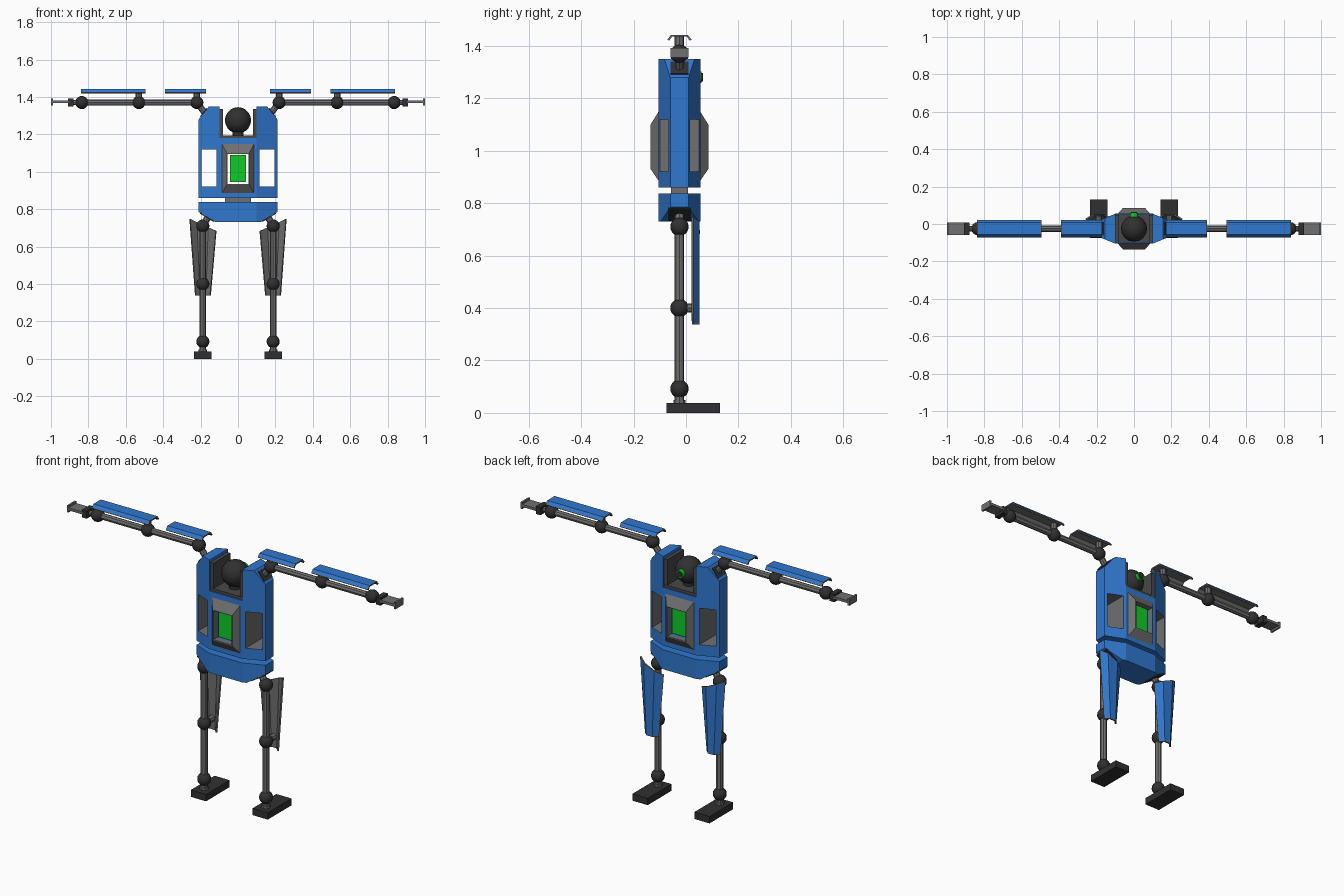
import bpy, bmesh, math
from mathutils import Vector, Matrix

if "Cube" in bpy.data.objects:
    bpy.data.objects.remove(bpy.data.objects["Cube"])

CY = -0.025  # body centre line in y


def material(name, rgb):
    m = bpy.data.materials.new(name)
    m.diffuse_color = (*rgb, 1)
    m.use_nodes = True
    m.node_tree.nodes["Principled BSDF"].inputs["Base Color"].default_value = m.diffuse_color
    return m


BLUE = material("blue paint", (0.03, 0.185, 0.62))
GREY = material("mid grey metal", (0.16, 0.16, 0.16))
LINER = material("dark grey lining", (0.065, 0.065, 0.065))
DARK = material("near black rubber", (0.03, 0.03, 0.03))
GREEN = material("bright green glow", (0.005, 0.6, 0.02))


def finish(name, bm, *mats, smooth=False):
    me = bpy.data.meshes.new(name)
    bm.to_mesh(me)
    bm.free()
    for m in mats:
        me.materials.append(m)
    for p in me.polygons:
        p.use_smooth = smooth
    ob = bpy.data.objects.new(name, me)
    bpy.context.collection.objects.link(ob)
    return ob


def add_box(bm, x, y, z):
    mid = Vector(((x[0] + x[1]) / 2, (y[0] + y[1]) / 2, (z[0] + z[1]) / 2))
    size = (abs(x[1] - x[0]), abs(y[1] - y[0]), abs(z[1] - z[0]), 1)
    bmesh.ops.create_cube(bm, size=1, matrix=Matrix.Translation(mid) @ Matrix.Diagonal(size))


def box(name, x, y, z, mat):
    bm = bmesh.new()
    add_box(bm, x, y, z)
    return finish(name, bm, mat)


def tube(name, a, b, r, mat, sides=8):
    a, b = Vector(a), Vector(b)
    rot = (b - a).to_track_quat('Z', 'Y').to_matrix().to_4x4()
    bm = bmesh.new()
    bmesh.ops.create_cone(bm, cap_ends=True, segments=sides, radius1=r, radius2=r,
                          depth=(b - a).length, matrix=Matrix.Translation((a + b) / 2) @ rot)
    return finish(name, bm, mat)


def ball(name, c, r, mat=DARK):
    bm = bmesh.new()
    bmesh.ops.create_uvsphere(bm, u_segments=16, v_segments=10, radius=r,
                              matrix=Matrix.Translation(c))
    return finish(name, bm, mat, smooth=True)


def socket(name, c, n, length, width):
    """Thin dark plate lying on a slanted body face."""
    n = Vector(n).normalized()
    y = Vector((0, 1, 0))
    rot = Matrix((n.cross(y), y, n)).transposed().to_4x4()
    bm = bmesh.new()
    bmesh.ops.create_cube(bm, size=1, matrix=Matrix.Translation(c) @ rot
                          @ Matrix.Diagonal((length, width, 0.008, 1)))
    return finish(name, bm, DARK)


def body_block(name, outline):
    """Front outline extruded in depth, with its four upright edges cut back."""
    bm = bmesh.new()
    rings = [[bm.verts.new((x, CY + d, z)) for x, z in outline] for d in (-0.08, 0.08)]
    bm.faces.new(rings[0])
    bm.faces.new(rings[1][::-1])
    n = len(outline)
    for i in range(n):
        j = (i + 1) % n
        bm.faces.new((rings[0][j], rings[0][i], rings[1][i], rings[1][j]))
    for s in (-1, 1):
        for t in (-1, 1):
            cut = bmesh.ops.bisect_plane(
                bm, geom=bm.verts[:] + bm.edges[:] + bm.faces[:], clear_outer=True,
                plane_co=(s * 0.1, CY + t * 0.08, 0), plane_no=(s * 0.045, t * 0.11, 0))
            edges = [e for e in cut["geom_cut"] if isinstance(e, bmesh.types.BMEdge)]
            bmesh.ops.contextual_create(bm, geom=edges)
    bmesh.ops.recalc_face_normals(bm, faces=bm.faces)
    return finish(name, bm, BLUE, GREY)


def armour(name, start, end, outward):
    """Folded plate: grey shell with an inset blue outer panel."""
    bm = bmesh.new()
    a = [bm.verts.new(p) for p in start]
    b = [bm.verts.new(p) for p in end]
    faces = [bm.faces.new((a[i], a[i + 1], b[i + 1], b[i])) for i in range(3)]
    bm.normal_update()
    if faces[1].normal.dot(Vector(outward)) < 0:
        bmesh.ops.reverse_faces(bm, faces=faces)
    bmesh.ops.inset_region(bm, faces=faces, thickness=0.005, use_boundary=True)
    for f in faces:
        f.material_index = 1
    ob = finish(name, bm, GREY, BLUE)
    mod = ob.modifiers.new("thickness", 'SOLIDIFY')
    mod.thickness, mod.offset = 0.008, -1
    mod.material_offset = mod.material_offset_rim = -1
    return ob


# Torso: block with head notch, screen opening and two see-through side windows
torso = body_block("torso", [(-.21, .86), (.21, .86), (.21, 1.28),
                             (.155, 1.35), (-.155, 1.35), (-.21, 1.28)])
bm = bmesh.new()
add_box(bm, (-.1, .1), (-.3, .3), (1.18, 1.5))
add_box(bm, (-.055, .055), (-.3, .3), (.935, 1.095))
for s in (-1, 1):
    add_box(bm, (s * .115, s * .195), (-.3, .3), (.92, 1.12))
cutter = finish("torso_cutter", bm)
cutter.hide_render = True
mod = torso.modifiers.new("openings", 'BOOLEAN')
mod.operation, mod.solver, mod.object = 'DIFFERENCE', 'EXACT', cutter
bpy.context.view_layer.objects.active = torso
bpy.ops.object.modifier_apply(modifier=mod.name)
bpy.data.objects.remove(cutter)
for p in torso.data.polygons:  # window linings are grey
    c = p.center
    if .11 < abs(c.x) < .2 and .91 < c.z < 1.13 and abs(p.normal.y) < .1:
        p.material_index = 1

# Screen frames front and back, and the glowing core
for t, label in ((-1, "front"), (1, "back")):
    bm = bmesh.new()
    loops = []
    for hw, z0, z1, d in ((.055, .935, 1.095, .079), (.087, .885, 1.15, .079),
                          (.06, .93, 1.10, .11), (.055, .935, 1.095, .11)):
        loops.append([bm.verts.new((x, CY + t * d, z)) for x, z in
                      ((-hw, z0), (hw, z0), (hw, z1), (-hw, z1))])
    for k in range(4):
        p, q = loops[k], loops[(k + 1) % 4]
        for i in range(4):
            j = (i + 1) % 4
            bm.faces.new((p[i], p[j], q[j], q[i]))
    bmesh.ops.recalc_face_normals(bm, faces=bm.faces)
    finish(label + "_screen_frame", bm, GREY)
box("glowing_core", (-.042, .042), (CY - .085, CY + .085), (.945, 1.09), GREEN)

# Head notch lining, neck, head and eye
box("notch_floor", (-.1, .1), (CY - .075, CY + .075), (1.18, 1.195), LINER)
for s in (-1, 1):
    box("notch_wall", (s * .08, s * .1), (CY - .073, CY + .073), (1.195, 1.335), LINER)
tube("neck", (0, CY, 1.19), (0, CY, 1.225), .03, DARK, 12)
ball("head", (0, CY, 1.275), .07)
tube("eye_ring", (0, .03, 1.28), (0, .06, 1.28), .022, GREEN, 16)
tube("eye_lens", (0, .03, 1.28), (0, .065, 1.28), .016, DARK, 16)

# Waist and pelvis
box("waist", (-.07, .07), (CY - .033, CY + .033), (.83, .865), GREY)
body_block("pelvis", [(-.12, .73), (.12, .73), (.21, .785), (.21, .837),
                      (-.21, .837), (-.21, .785)])

for s, side in ((-1, "left_"), (1, "right_")):
    # Arm
    z = 1.37
    socket(side + "shoulder_socket", (s * .182, CY, 1.315), (s * .07, 0, .055), .06, .07)
    tube(side + "shoulder_link", (s * .17, CY, 1.305), (s * .22, CY, z), .017, GREY)
    tube(side + "arm_tube", (s * .22, CY, z), (s * .835, CY, z), .017, GREY)
    for label, x in (("shoulder", .22), ("elbow", .53), ("wrist", .835)):
        ball(side + label + "_ball", (s * x, CY, z), .035)
    for label, x0, x1, post in (("upper", .17, .39, .22), ("lower", .495, .84, .53)):
        tube(side + label + "_arm_post", (s * post, CY, z), (s * post, CY, 1.435), .018, GREY)
        ends = [[(s * x, CY + d, h) for d, h in ((-.046, 1.424), (-.032, 1.442),
                                                 (.032, 1.442), (.046, 1.424))]
                for x in (x0, x1)]
        armour(side + label + "_arm_armour", *ends, (0, 0, 1))
    # Hand
    tube(side + "hand_link", (s * .84, CY, z), (s * .89, CY, z), .014, GREY)
    box(side + "palm", (s * .88, s * .908), (CY - .033, CY + .033), (z - .02, z + .022), DARK)
    box(side + "finger_plate", (s * .905, s * .995), (CY - .034, CY + .034),
        (z - .003, z + .011), GREY)
    box(side + "finger_tip", (s * .99, s * 1.0), (CY - .034, CY + .034),
        (z - .015, z + .022), GREY)

    # Leg
    x = s * .188
    socket(side + "hip_socket", (s * .165, CY, .757), (s * .055, 0, -.09), .085, .085)
    tube(side + "hip_link", (s * .15, CY, .775), (x, CY, .71), .018, GREY)
    tube(side + "leg_tube", (x, CY, .71), (x, CY, .03), .018, GREY)
    for label, h in (("hip", .71), ("knee", .4), ("ankle", .092)):
        ball(side + label + "_ball", (x, CY, h), .035)
    tube(side + "ankle_cuff", (x, CY, .035), (x, CY, .05), .023, GREY)
    box(side + "foot", (x - .046, x + .046), (-.075, .13), (0, .038), DARK)
    # Shin guard with a slanted top edge, held off the knee
    tube(side + "knee_post", (x, CY, .4), (x, .044, .4), .018, GREY)
    folds = ((0, .028), (.28, .052), (.72, .052), (1, .028))
    top = [(s * (.26 - .145 * f), y, .748 - .065 * f) for f, y in folds]
    bottom = [(s * (.23 - .085 * f), y, .338) for f, y in folds]
    armour(side + "leg_armour", top, bottom, (0, 1, 0))
